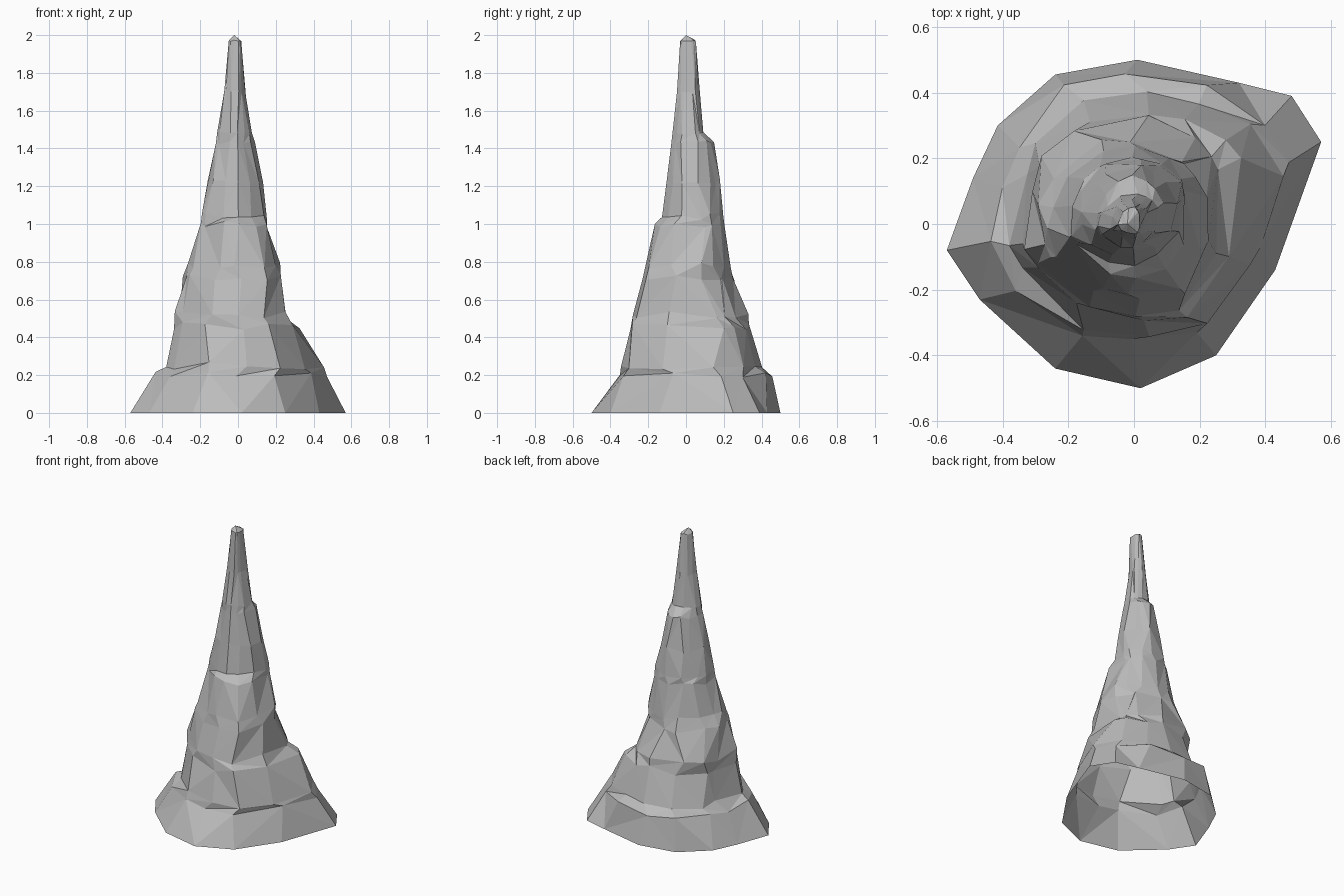
import bpy, bmesh, math, random
from mathutils import Vector

cube = bpy.data.objects.get("Cube")
if cube:
    bpy.data.objects.remove(cube)
random.seed(4)

stone = bpy.data.materials.new("grey stone")
stone.use_nodes = True
grey = (0.5, 0.5, 0.5, 1)
stone.diffuse_color = grey
stone.node_tree.nodes["Principled BSDF"].inputs["Base Color"].default_value = grey

# Footprint of the spire, counter-clockwise
footprint = [(.02, -.50), (.25, -.40), (.43, -.14), (.57, .25), (.48, .39), (.32, .43), (.01, .50),
             (-.24, .455), (-.415, .30), (-.49, .14), (-.57, -.08), (-.47, -.23), (-.24, -.44)]

# Rings: height, then reach to -x, +x, -y, +y
rings = [(0, .57, .57, .50, .50), (.20, .45, .465, .36, .45), (.25, .39, .44, .345, .40),
         (.46, .35, .335, .285, .34), (.52, .33, .30, .27, .32), (.72, .28, .235, .225, .24),
         (.78, .265, .22, .21, .228), (1.0, .20, .17, .165, .20), (1.04, .195, .163, .125, .195),
         (1.22, .16, .135, .10, .172), (1.43, .115, .09, .077, .145), (1.48, .107, .08, .072, .09),
         (1.7, .072, .043, .047, .073), (1.97, .047, .02, .03, .052)]

# Ledges, ridges and hollows: direction in degrees, half width, low z, high z, push
features = [(-52, 30, .15, .95, .035), (30, 32, .3, .47, .03), (30, 32, .5, .75, -.02),
            (145, 40, .5, .73, .025), (-40, 40, 1.03, 1.75, -.018), (100, 40, .1, .21, .02)]


def push(angle, z):
    total = 0
    for direction, width, low, high, amount in features:
        gap = abs((math.degrees(angle) - direction + 180) % 360 - 180)
        if low <= z <= high and gap < width:
            total += amount * (1 - gap / width) ** 0.5
    return total


bm = bmesh.new()
loops = []
for z, left, right, front, back in rings:
    roundness = min(0.75, z)
    loop = []
    for x, y in footprint:
        unit = Vector((x / .57, y / .5))
        unit = unit.lerp(unit.normalized() * 1.02, roundness)
        p = Vector((unit.x * (right if unit.x > 0 else left),
                    unit.y * (back if unit.y > 0 else front), z))
        if z > 0:
            angle = math.atan2(p.y, p.x)
            reach = math.hypot(p.x, p.y)
            p += Vector((math.cos(angle), math.sin(angle), 0)) * push(angle, z)
            # Chipped, uneven rock
            turn = random.uniform(-.13, .13)
            p.x, p.y = p.x - p.y * turn, p.y + p.x * turn
            p.xy *= random.uniform(.96, 1.03)
            p.z += random.uniform(-.1, .1) * min(reach, .2)
        loop.append(bm.verts.new(p))
    loops.append(loop)

# Skin the rings with triangles, leaving the foot open
count = len(footprint)
for lower, upper in zip(loops, loops[1:]):
    for i in range(count):
        j = (i + 1) % count
        a, b, c, d = lower[i], lower[j], upper[j], upper[i]
        if random.random() < .5:
            bm.faces.new((a, b, c))
            bm.faces.new((a, c, d))
        else:
            bm.faces.new((a, b, d))
            bm.faces.new((b, c, d))

# Blunt tip
tip = bm.verts.new((-.02, 0, 2))
for i in range(count):
    bm.faces.new((loops[-1][i], loops[-1][(i + 1) % count], tip))
bmesh.ops.recalc_face_normals(bm, faces=bm.faces)

mesh = bpy.data.meshes.new("rock_spire")
bm.to_mesh(mesh)
bm.free()
mesh.materials.append(stone)
spire = bpy.data.objects.new("rock_spire", mesh)
bpy.context.collection.objects.link(spire)
